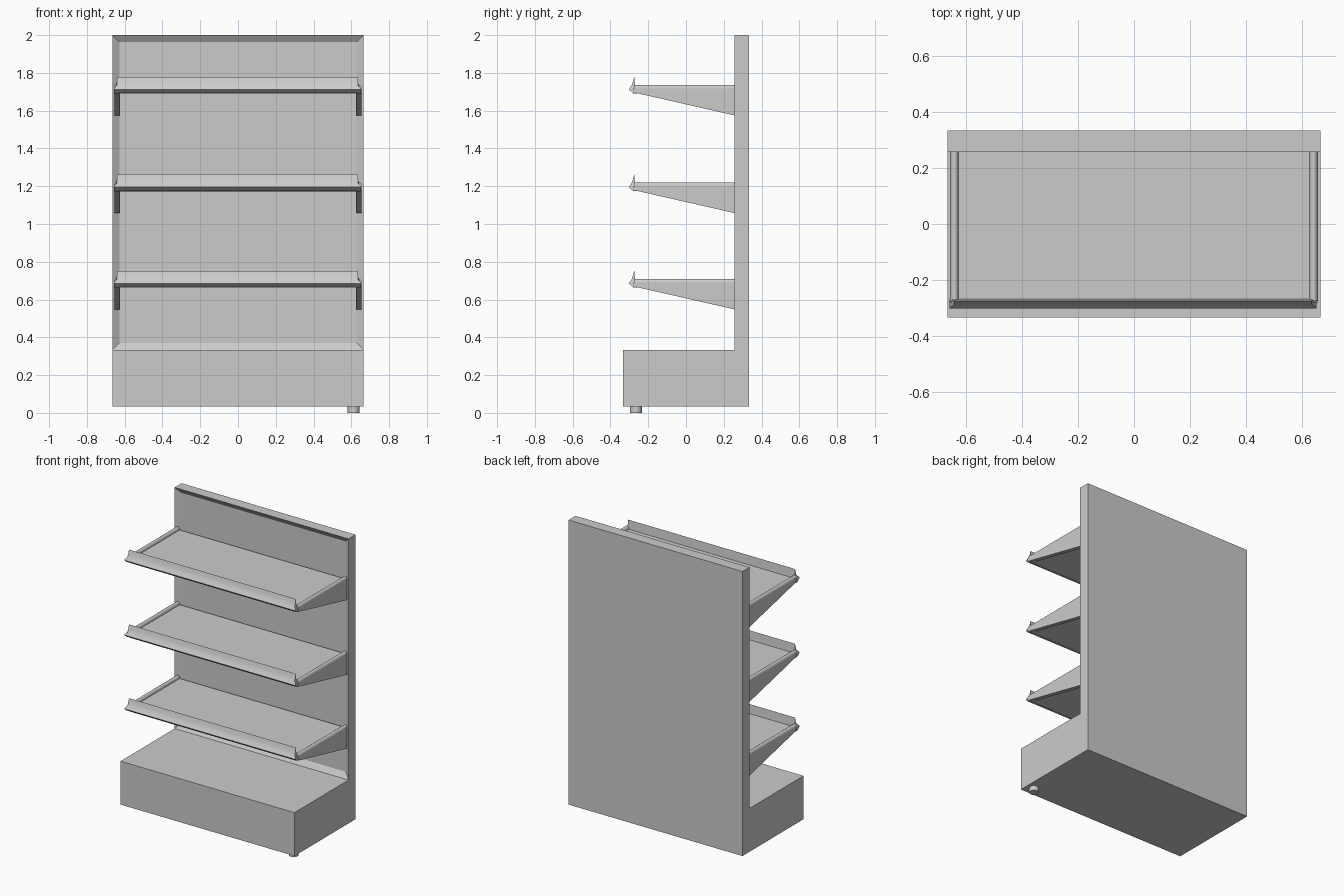
import bpy, bmesh, math

old = bpy.data.objects.get("Cube")
if old:
    bpy.data.objects.remove(old, do_unlink=True)

grey = bpy.data.materials.new("light_grey")
grey.use_nodes = True
COLOUR = (0.6, 0.6, 0.6, 1)
grey.diffuse_color = COLOUR
grey.node_tree.nodes["Principled BSDF"].inputs["Base Color"].default_value = COLOUR


def extrude_x(name, profile, x0, x1, smooth=False):
    """Solid made by sweeping a (y, z) outline from x0 to x1."""
    bm = bmesh.new()
    face = bm.faces.new([bm.verts.new((x0, y, z)) for y, z in profile])
    res = bmesh.ops.extrude_face_region(bm, geom=[face])
    moved = [g for g in res["geom"] if isinstance(g, bmesh.types.BMVert)]
    bmesh.ops.translate(bm, verts=moved, vec=(x1 - x0, 0, 0))
    return finish(name, bm, smooth)


def finish(name, bm, smooth=False):
    bmesh.ops.recalc_face_normals(bm, faces=bm.faces)
    mesh = bpy.data.meshes.new(name)
    bm.to_mesh(mesh)
    bm.free()
    mesh.materials.append(grey)
    obj = bpy.data.objects.new(name, mesh)
    bpy.context.collection.objects.link(obj)
    if smooth:
        bpy.ops.object.select_all(action="DESELECT")
        obj.select_set(True)
        bpy.context.view_layer.objects.active = obj
        bpy.ops.object.shade_smooth_by_angle(angle=math.radians(35))
    return obj


W, FRONT, BACK, PANEL = 0.665, -0.333, 0.333, 0.257
FLOOR, PLINTH, TOP = 0.033, 0.333, 2.0

# Plinth and upright in one body, with a shallow recess in the upright
body = extrude_x("cabinet_body", [(FRONT, FLOOR), (BACK, FLOOR), (BACK, TOP),
                                  (PANEL, TOP), (PANEL, PLINTH), (FRONT, PLINTH)], -W, W)
bm = bmesh.new()
bm.from_mesh(body.data)
bm.faces.ensure_lookup_table()
panel = next(f for f in bm.faces if f.normal.y < -0.9 and f.calc_center_median().y > 0)
bmesh.ops.inset_region(bm, faces=[panel], thickness=0.053)
bmesh.ops.translate(bm, verts=panel.verts, vec=(0, 0.025, 0))
bm.to_mesh(body.data)
bm.free()

# Single levelling foot under the front corner
bm = bmesh.new()
bmesh.ops.create_cone(bm, cap_ends=True, segments=24, radius1=0.031, radius2=0.031, depth=FLOOR)
bmesh.ops.translate(bm, verts=bm.verts, vec=(0.612, -0.265, FLOOR / 2))
finish("levelling_foot", bm, True)


def rolled_edge(name, x, z):
    """Half-round bead along the top of a bracket."""
    bm = bmesh.new()
    ring = [bm.verts.new((x + 0.015 * math.cos(a), -0.275, z - 0.02 + 0.02 * math.sin(a)))
            for a in (math.pi * i / 10 for i in range(11))]
    res = bmesh.ops.extrude_face_region(bm, geom=[bm.faces.new(ring)])
    moved = [g for g in res["geom"] if isinstance(g, bmesh.types.BMVert)]
    bmesh.ops.translate(bm, verts=moved, vec=(0, PANEL + 0.275, 0))
    finish(name, bm, True)


# Three shelves: tray, two tapered brackets, rolled edges and a flared front lip
for level, z in (("lower", 0.71), ("middle", 1.22), ("upper", 1.737)):
    extrude_x(level + "_shelf_tray", [(-0.28, z - 0.045), (PANEL, z - 0.045),
                                      (PANEL, z - 0.02), (-0.28, z - 0.02)], -0.63, 0.63)
    for side, s in (("left", 1), ("right", -1)):
        extrude_x(f"{level}_{side}_bracket",
                  [(-0.28, z - 0.04), (PANEL, z - 0.162), (PANEL, z - 0.02), (-0.28, z - 0.02)],
                  s * 0.625, s * 0.655)
        rolled_edge(f"{level}_{side}_rolled_edge", s * 0.64, z)
    lip = extrude_x(level + "_front_lip",
                    [(-0.265, z - 0.047), (-0.285, z - 0.041), (-0.302, z - 0.025),
                     (-0.298, z - 0.018), (-0.289, z - 0.005), (-0.281, z + 0.016),
                     (-0.274, z + 0.042), (-0.271, z + 0.01), (-0.268, z - 0.02)], -0.657, 0.65, True)
    for v in lip.data.vertices:  # trim the upper corners of the lip
        if v.co.z > z - 0.01:
            v.co.x *= 0.977
